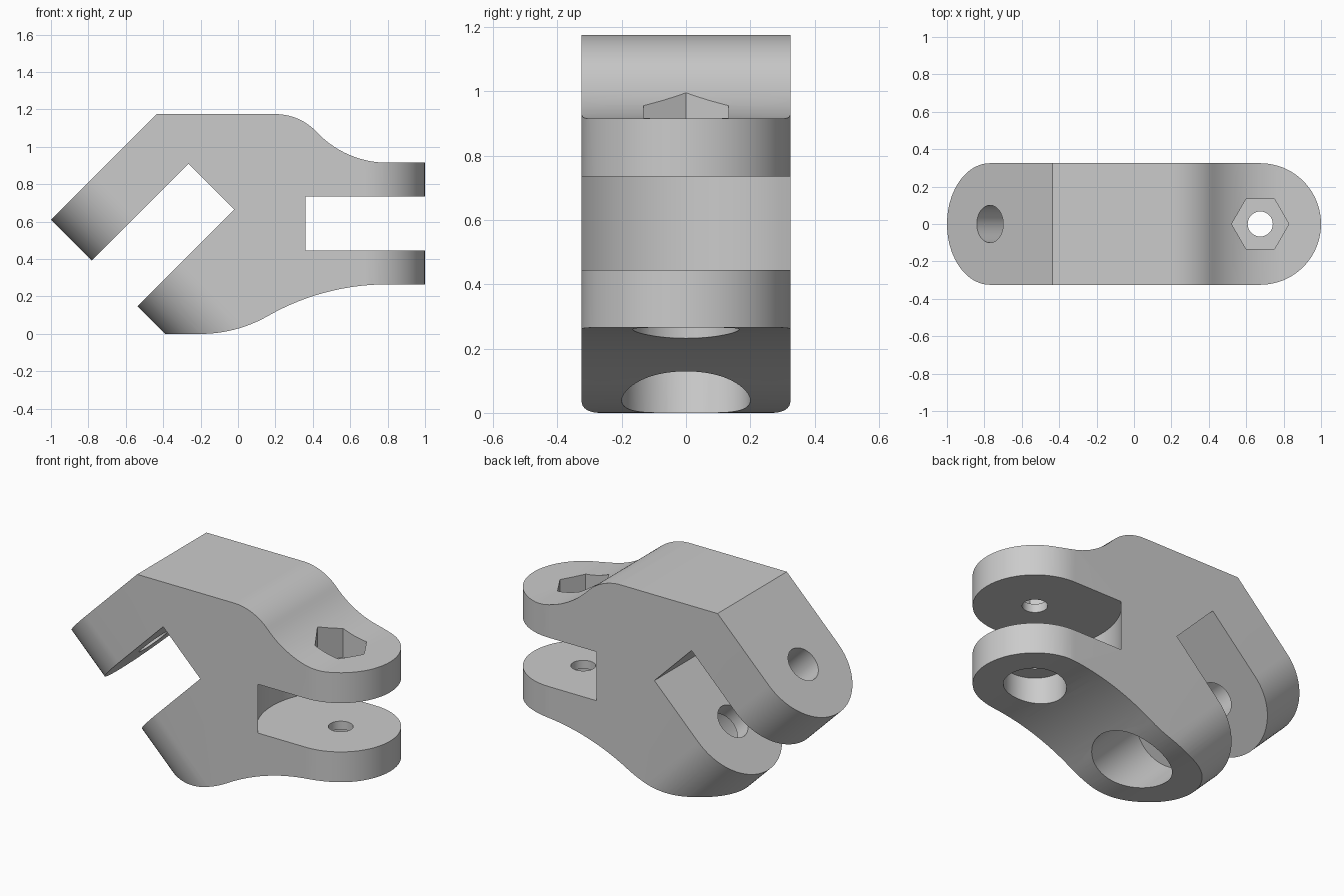
import bpy, bmesh
from math import sin, cos, pi, atan2
from mathutils import Matrix, Vector

cube = bpy.data.objects.get("Cube")
if cube:
    bpy.data.objects.remove(cube, do_unlink=True)

metal = bpy.data.materials.new("plain grey")
metal.use_nodes = True
grey = (0.6, 0.6, 0.6, 1)
metal.diffuse_color = grey
metal.node_tree.nodes["Principled BSDF"].inputs["Base Color"].default_value = grey


def prism(name, outline, low, high, frame):
    """Extrude a flat outline along the frame's local z."""
    bm = bmesh.new()
    face = bm.faces.new([bm.verts.new((x, y, low)) for x, y in outline])
    top = bmesh.ops.extrude_face_region(bm, geom=[face])["geom"]
    moved = [v for v in top if isinstance(v, bmesh.types.BMVert)]
    bmesh.ops.translate(bm, verts=moved, vec=(0, 0, high - low))
    bmesh.ops.recalc_face_normals(bm, faces=bm.faces)
    bm.transform(frame)
    mesh = bpy.data.meshes.new(name)
    bm.to_mesh(mesh)
    bm.free()
    mesh.materials.append(metal)
    obj = bpy.data.objects.new(name, mesh)
    bpy.context.collection.objects.link(obj)
    return obj


def ring(radius, sides=64):
    return [(radius * cos(2 * pi * i / sides), radius * sin(2 * pi * i / sides))
            for i in range(sides)]


def tongue(radius, length=3, steps=40):
    """Straight strip with a half-round end at +x."""
    arc = [(radius * sin(pi * i / steps), -radius * cos(pi * i / steps))
           for i in range(steps + 1)]
    return [(-length, -radius)] + arc + [(-length, radius)]


def arc_from_flat(flat, end, steps=14):
    """Arc leaving the point 'flat' horizontally and reaching 'end'."""
    dx, dy = end[0] - flat[0], end[1] - flat[1]
    turn = 2 * atan2(abs(dy), abs(dx))
    r = abs(dx) / sin(turn)
    sx, sy = (1 if dx > 0 else -1), (1 if dy > 0 else -1)
    return [(flat[0] + sx * r * sin(turn * i / steps),
             flat[1] + sy * r * (1 - cos(turn * i / steps)))
            for i in range(steps + 1)]


def s_curve(start, middle, end):
    return arc_from_flat(start, middle) + arc_from_flat(end, middle)[-2::-1]


def combine(body, cutter, operation):
    mod = body.modifiers.new("cut", "BOOLEAN")
    mod.operation, mod.solver, mod.object = operation, "EXACT", cutter
    bpy.context.view_layer.objects.active = body
    bpy.ops.object.modifier_apply(modifier=mod.name)
    bpy.data.objects.remove(cutter, do_unlink=True)


# Working frames: side profile, upright pin, slanted pin
side = Matrix.Rotation(pi / 2, 4, "X")
upright = Matrix.Translation((0.675, 0, 0))
slanted = Matrix.Translation((0.035, 0, 0.035)) @ Matrix.Rotation(pi * 0.75, 4, "Y")

# Bracket body with the slanted open slot
profile = [(-1, 0.61), (-0.435, 1.175)]
profile += s_curve((0.2, 1.175), (0.42, 1.08), (0.8, 0.915))
profile += [(1.1, 0.915), (1.1, 0.265)]
profile += s_curve((0.8, 0.265), (0.15, 0.09), (-0.2, 0))
profile += [(-0.39, 0), (-0.538, 0.148), (-0.02, 0.666), (-0.264, 0.91), (-0.782, 0.392)]
body = prism("clevis_bracket", profile, -0.5, 0.5, side)

# Rounded ends of the fork and of the slanted jaws
combine(body, prism("fork_rounding", tongue(0.325), -1, 3, upright), "INTERSECT")
combine(body, prism("jaw_rounding", tongue(0.325), -3, 2, slanted), "INTERSECT")

# Fork slot with concave end, pin holes, nut pocket and counterbores
cuts = [
    ("fork_slot", ring(0.4525, 96), 0.445, 0.735, upright),
    ("fork_hole", ring(0.067), 0.1, 1.2, upright),
    ("nut_pocket", ring(0.153, 6), 0.785, 1.4, upright),
    ("fork_counterbore", ring(0.165), -0.2, 0.395, upright),
    ("jaw_hole", ring(0.1), -1.5, 0.3, slanted),
    ("jaw_counterbore", ring(0.2), -0.386, 0.5, slanted),
]
for cut in cuts:
    combine(body, prism(*cut), "DIFFERENCE")

# Smooth curved walls, crisp edges
bpy.ops.object.select_all(action="DESELECT")
body.select_set(True)
bpy.context.view_layer.objects.active = body
bpy.ops.object.shade_smooth_by_angle(angle=0.4)
